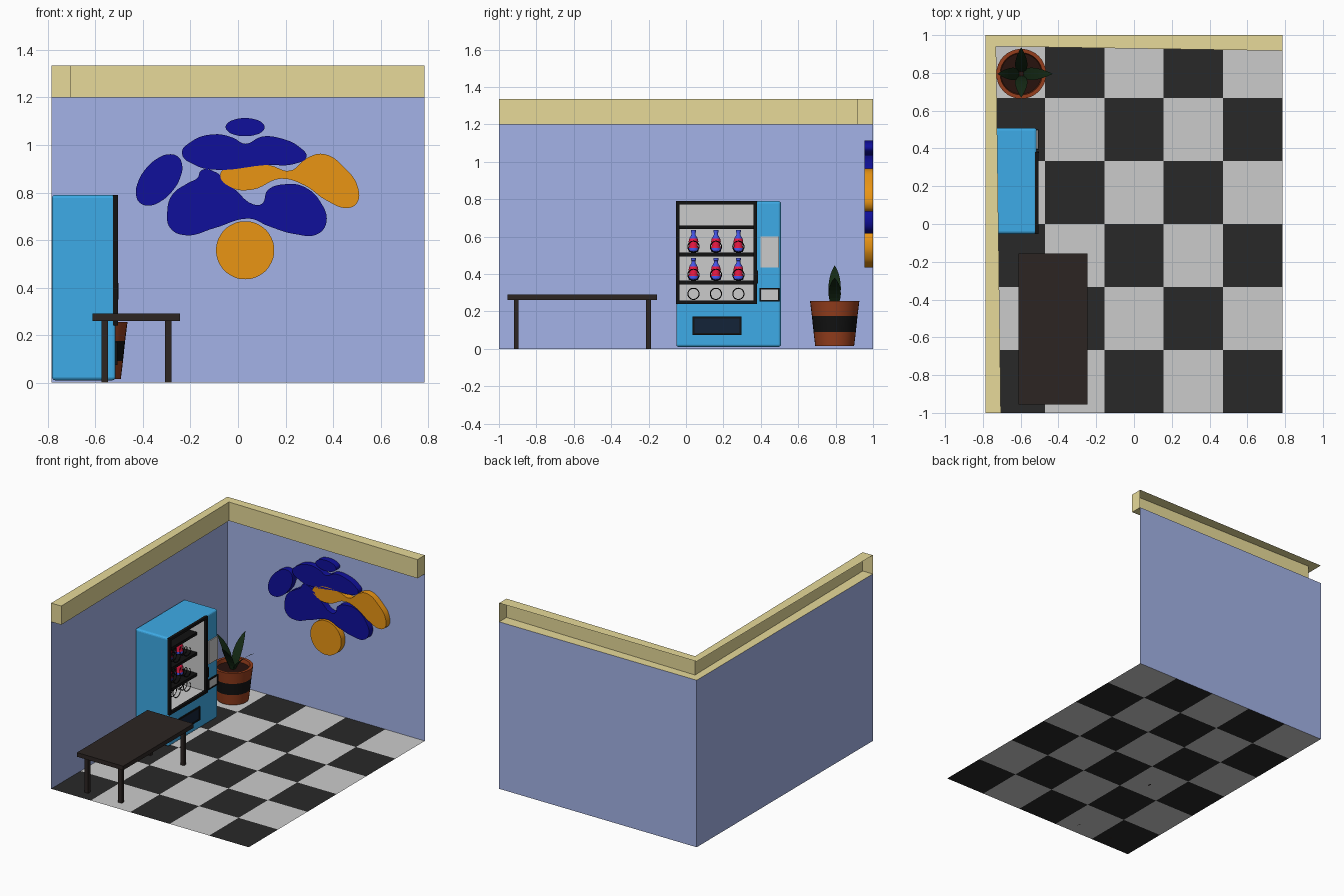
import bpy, bmesh, math

if "Cube" in bpy.data.objects:
    bpy.data.objects.remove(bpy.data.objects["Cube"])

def mat(name, r, g, b):
    m = bpy.data.materials.new(name)
    m.diffuse_color = (r, g, b, 1)
    m.use_nodes = True
    m.node_tree.nodes["Principled BSDF"].inputs["Base Color"].default_value = m.diffuse_color
    return m

BLUE = mat("machine_blue", .048, .41, .80)
WALL = mat("wall_blue", .37, .45, .80)
KHAKI = mat("trim_khaki", .80, .70, .32)
LIGHT = mat("light_grey", .8, .8, .8)
DARK = mat("tile_dark", .022, .022, .022)
BLACK = mat("black", .006, .006, .006)
NAVY = mat("navy", .005, .005, .33)
ORANGE = mat("orange", .82, .30, .007)
WOOD = mat("dark_wood", .025, .018, .016)
CLAY = mat("clay", .30, .048, .012)
SOIL = mat("soil", .02, .006, .004)
LEAF = mat("leaf", .007, .022, .007)
BOTTLE = mat("bottle_blue", .06, .09, .8)
RED = mat("label_red", .85, .01, .06)
HATCH = mat("hatch", .007, .017, .04)

def mesh(name, verts, faces, mats, idx=None):
    me = bpy.data.meshes.new(name)
    me.from_pydata(verts, [], faces)
    for m in mats:
        me.materials.append(m)
    if idx:
        me.polygons.foreach_set("material_index", idx)
    ob = bpy.data.objects.new(name, me)
    bpy.context.collection.objects.link(ob)
    return ob

def box(name, x0, x1, y0, y1, z0, z1, m, bevel=0, drop=()):
    """Box from its limits; drop lists face numbers to leave open."""
    v = [(x, y, z) for x in (x0, x1) for y in (y0, y1) for z in (z0, z1)]
    f = [(0, 1, 3, 2), (4, 6, 7, 5), (0, 4, 5, 1), (2, 3, 7, 6), (0, 2, 6, 4), (1, 5, 7, 3)]
    ob = mesh(name, v, [q for i, q in enumerate(f) if i not in drop], [m])
    if bevel:
        b = ob.modifiers.new("bevel", 'BEVEL')
        b.width, b.segments = bevel, 3
    return ob

def frame(name, x0, x1, y0, y1, z0, z1, t, m):
    """Rectangular ring facing +x."""
    v = []
    for x in (x0, x1):
        for d in (0, t):
            v += [(x, y0 + d, z0 + d), (x, y1 - d, z0 + d), (x, y1 - d, z1 - d), (x, y0 + d, z1 - d)]
    f = []
    for i in range(4):
        j = (i + 1) % 4
        f += [(i, 4 + i, 4 + j, j), (8 + i, 8 + j, 12 + j, 12 + i),
              (i, j, 8 + j, 8 + i), (4 + i, 12 + i, 12 + j, 4 + j)]
    return mesh(name, v, f, [m])

def lathe(name, cx, cy, cz, profile, mats, idx, n):
    """Revolve (radius, height) points; idx gives each band's material."""
    v, f, mi = [], [], []
    for r, z in profile:
        for k in range(n):
            a = 2 * math.pi * k / n
            v.append((cx + r * math.cos(a), cy + r * math.sin(a), cz + z))
    for s in range(len(profile) - 1):
        for k in range(n):
            l = (k + 1) % n
            f.append((s * n + k, s * n + l, s * n + n + l, s * n + n + k))
            mi.append(idx[s])
    f += [tuple(reversed(range(n))), tuple(range(len(v) - n, len(v)))]
    mi += [idx[0], idx[-1]]
    ob = mesh(name, v, f, mats, mi)
    bpy.ops.object.select_all(action='DESELECT')
    bpy.context.view_layer.objects.active = ob
    ob.select_set(True)
    bpy.ops.object.shade_smooth_by_angle(angle=math.radians(35))
    return ob

# Checkered floor
X, H = .785, 1.2
v = [(-X + 2 * X * i / 5, -1 + j / 3, 0) for j in range(7) for i in range(6)]
cells = [(i, j) for j in range(6) for i in range(5)]
mesh("floor", v, [(j * 6 + i, j * 6 + i + 1, j * 6 + i + 7, j * 6 + i + 6) for i, j in cells],
     [DARK, LIGHT], [(i + j) % 2 for i, j in cells])

# Single-sheet walls
mesh("left_wall", [(-X, -1, 0), (-X, 1, 0), (-X, 1, H), (-X, -1, H)], [(0, 1, 2, 3)], [WALL])
mesh("back_wall", [(-X, 1, 0), (X, 1, 0), (X, 1, H), (-X, 1, H)], [(0, 1, 2, 3)], [WALL])

# Hollow top trim, open on the outside
plan = [(-X, -1), (-.705, -1), (-.73, .94), (X, .917), (X, 1), (-X, 1)]
v = [(x, y, z) for z in (H, 1.335) for x, y in plan]
f = [(0, 5, 2, 1), (5, 4, 3, 2), (6, 7, 8, 11), (11, 8, 9, 10)]
f += [(i, i + 1, i + 7, i + 6) for i in range(4)]
mesh("top_trim", v, f, [KHAKI])

# Bench
box("bench_top", -.612, -.245, -.955, -.155, .26, .29, WOOD)
for i, x in enumerate((-.575, -.308)):
    for j, y in enumerate((-.92, -.213)):
        box(f"bench_leg_{i}{j}", x, x + .028, y, y + .025, 0, .26, WOOD)

# Vending machine body with a window cavity
body = box("machine_body", -.783, -.515, -.052, .508, .01, .79, BLUE, bevel=.014)
cutter = box("window_cutter", -.752, -.4, -.036, .366, .251, .777, BLUE)
cutter.hide_render = True
cut = body.modifiers.new("window", 'BOOLEAN')
cut.object, cut.operation, cut.solver = cutter, 'DIFFERENCE', 'EXACT'
bpy.context.view_layer.objects.active = body
for name in ("bevel", "window"):
    bpy.ops.object.modifier_apply(modifier=name)
bpy.data.objects.remove(cutter)
box("window_lining", -.75, -.515, -.035, .365, .252, .776, LIGHT, drop=(1,))
frame("window_frame", -.525, -.505, -.053, .38, .24, .79, .018, BLACK)
box("door_handle", -.515, -.502, .375, .385, .35, .42, BLACK)

# Control panel, coin return and delivery hatch
box("keypad", -.52, -.508, .397, .498, .435, .6, LIGHT)
frame("coin_frame", -.52, -.506, .393, .5, .252, .325, .008, BLACK)
box("coin_return", -.52, -.51, .4, .493, .26, .317, LIGHT)
frame("hatch_frame", -.52, -.506, .035, .297, .075, .172, .01, BLACK)
box("hatch", -.52, -.51, .044, .288, .084, .163, HATCH)

# Shelves, coils and bottles
for i, z in enumerate((.345, .495, .64)):
    box(f"shelf_{i}", -.749, -.58, -.034, .364, z, z + .02, BLACK)

def coil(name, y, z):
    cu = bpy.data.curves.new(name, 'CURVE')
    cu.dimensions = '3D'
    cu.bevel_depth, cu.bevel_resolution = .0028, 0
    sp = cu.splines.new('POLY')
    n = 100
    sp.points.add(n)
    for k, p in enumerate(sp.points):
        a = 2 * math.pi * 5 * k / n
        p.co = (-.585 - .15 * k / n, y + .03 * math.sin(a), z + .03 * math.cos(a), 1)
    cu.materials.append(BLACK)
    bpy.context.collection.objects.link(bpy.data.objects.new(name, cu))

bottle = [(.022, 0), (.027, .006), (.027, .022), (.022, .036), (.026, .056),
          (.022, .074), (.011, .092), (.010, .104), (.013, .106), (.013, .119)]
for i, y in enumerate((.04, .16, .28)):
    for j, z in enumerate((.263, .365, .515)):
        coil(f"coil_{i}{j}", y, z + .031)
        if j:
            lathe(f"bottle_{i}{j}", -.665, y, z + .002, bottle, [BOTTLE, RED],
                  [0, 0, 1, 1, 1, 0, 0, 0, 0], 16)

# Plant pot with a dark band and soil
PX, PY = -.597, .795
lathe("plant_pot", PX, PY, 0,
      [(.104, .015), (.113, .09), (.122, .175), (.132, .255), (.112, .255), (.108, .228)],
      [CLAY, BLACK, SOIL], [0, 1, 0, 0, 0], 32)
bpy.data.objects["plant_pot"].data.polygons[-1].material_index = 2

# Flat arching leaves, one sheet each: (angle, reach, tip height)
for i, (ang, reach, tip) in enumerate(((0, .165, .38), (90, .14, .445), (180, .125, .445), (270, .125, .42))):
    c, s = math.cos(math.radians(ang)), math.sin(math.radians(ang))
    v, n = [], 8
    for k in range(n + 1):
        t = k / n
        r = .012 + (reach - .012) * t ** 1.4
        z = .225 + (tip - .225) * (t * 1.25 - .25 * t * t)
        w = .012 * (1 - t) + .026 * math.sin(math.pi * t ** .9) ** .8 if k < n else .001
        v += [(PX + c * r - s * q, PY + s * r + c * q, z) for q in (-w, w)]
    mesh(f"leaf_{i}", v, [(2 * k, 2 * k + 1, 2 * k + 3, 2 * k + 2) for k in range(n)], [LEAF])

# Wall art: rounded slabs on the back wall, outlines as (x, z) points
def slab(name, pts, m):
    cu = bpy.data.curves.new(name, 'CURVE')
    cu.dimensions, cu.fill_mode = '2D', 'BOTH'
    cu.extrude, cu.resolution_u = .0225, 6
    sp = cu.splines.new('BEZIER')
    sp.bezier_points.add(len(pts) - 1)
    for p, (x, z) in zip(sp.bezier_points, pts):
        p.co = (x, z, 0)
        p.handle_left_type = p.handle_right_type = 'AUTO'
    sp.use_cyclic_u = True
    cu.materials.append(m)
    ob = bpy.data.objects.new(name, cu)
    ob.location.y = .9765
    ob.rotation_euler.x = math.pi / 2
    bpy.context.collection.objects.link(ob)

def oval(cx, cz, a, b, tilt=0):
    t = math.radians(tilt)
    ring = [(a * math.cos(k * math.pi / 6), b * math.sin(k * math.pi / 6)) for k in range(12)]
    return [(cx + x * math.cos(t) - z * math.sin(t), cz + x * math.sin(t) + z * math.cos(t)) for x, z in ring]

slab("art_top_oval", oval(.03, 1.075, .082, .038), NAVY)
slab("art_left_oval", oval(-.332, .853, .126, .073, 51), NAVY)
slab("art_disc", oval(.03, .557, .122, .122), ORANGE)
slab("art_upper_shape", [(-.236, .965), (-.2, 1.012), (-.1, 1.045), (-.02, 1.03), (.03, 1.005), (.1, 1.035),
     (.18, 1.028), (.26, .99), (.288, .95), (.25, .924), (.11, .915), (-.1, .896), (-.18, .915)], NAVY)
slab("art_orange_shape", [(-.075, .875), (-.04, .908), (.13, .915), (.22, .892), (.29, .945), (.36, .962),
     (.45, .903), (.505, .82), (.5, .755), (.46, .735), (.37, .768), (.28, .83), (.18, .858),
     (.06, .812), (-.03, .822)], ORANGE)
slab("art_lower_shape", [(-.298, .715), (-.277, .79), (-.21, .84), (-.17, .862), (-.155, .893), (-.11, .893),
     (-.01, .81), (.06, .752), (.1, .752), (.125, .81), (.2, .835), (.28, .823), (.352, .752), (.372, .675),
     (.335, .625), (.24, .625), (.125, .66), (.05, .69), (-.1, .65), (-.22, .62), (-.285, .65)], NAVY)
